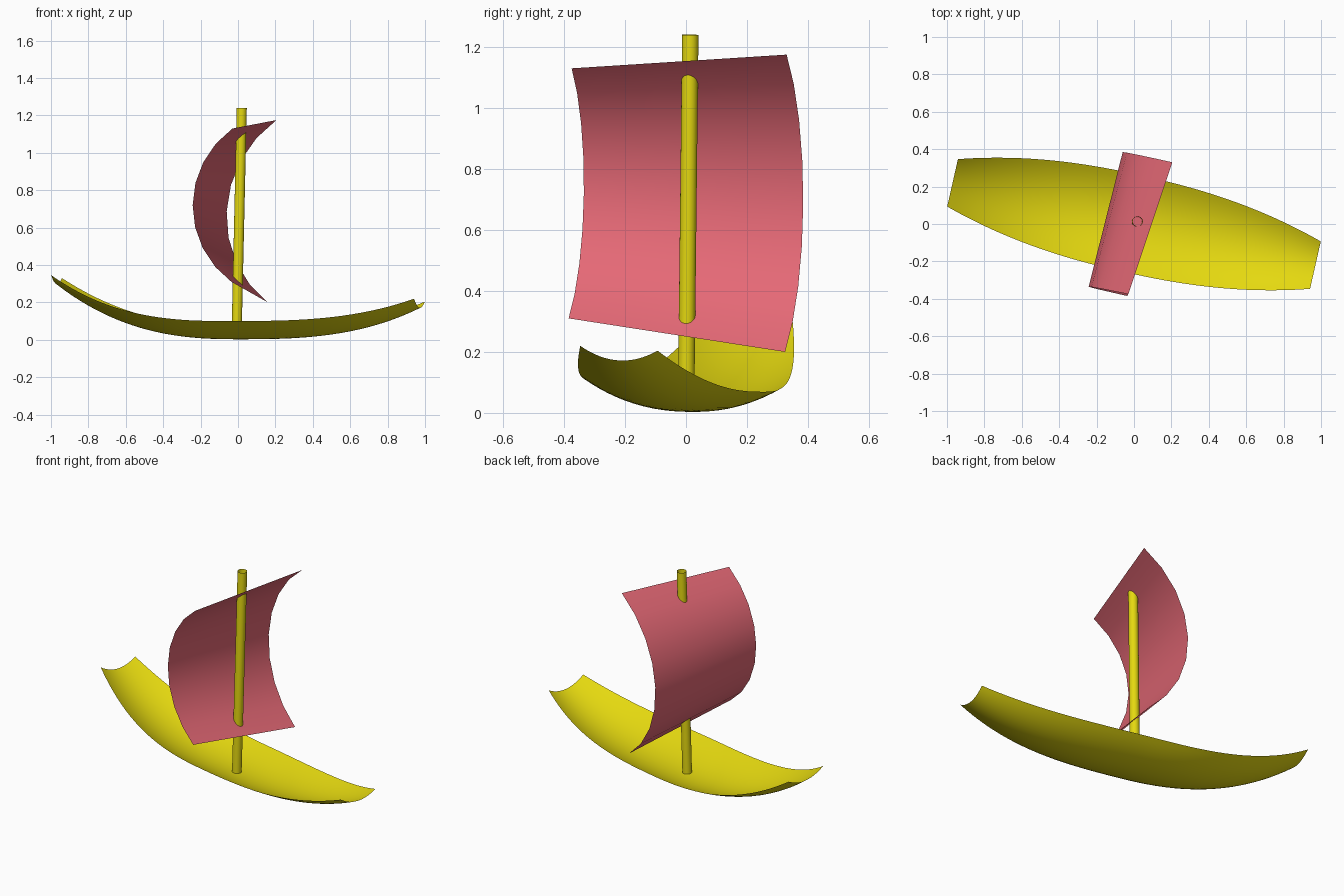
import bpy
import bmesh
from math import sin, cos, radians
from mathutils import Vector

cube = bpy.data.objects.get("Cube")
if cube:
    bpy.data.objects.remove(cube, do_unlink=True)


def make_material(name, color):
    mat = bpy.data.materials.new(name)
    mat.use_nodes = True
    mat.diffuse_color = color
    mat.node_tree.nodes["Principled BSDF"].inputs["Base Color"].default_value = color
    return mat


def make_sheet(name, point, nu, nv, mat):
    """Smooth open surface through point(u, v), with u and v from -1 to 1."""
    bm = bmesh.new()
    rows = [[bm.verts.new(point(2 * i / nu - 1, 2 * j / nv - 1))
             for j in range(nv + 1)] for i in range(nu + 1)]
    for a, b in zip(rows, rows[1:]):
        for j in range(nv):
            bm.faces.new((a[j], b[j], b[j + 1], a[j + 1])).smooth = True
    mesh = bpy.data.meshes.new(name)
    bm.to_mesh(mesh)
    bm.free()
    mesh.materials.append(mat)
    obj = bpy.data.objects.new(name, mesh)
    bpy.context.collection.objects.link(obj)
    return obj


yellow = make_material("yellow", (0.78, 0.69, 0.005, 1))
pink = make_material("rose pink", (0.78, 0.14, 0.18, 1))

# Hull: a thin curved shell, turned and slightly rolled
along = Vector((0.97, -0.22, 0))
across = Vector((0.22, 0.975, 0))


def hull_point(u, v):
    t = abs(u)
    half_width = 0.262 - 0.132 * t ** 2.3
    rim = 0.085 + (0.253 * t ** 2.6 if u < 0 else 0.127 * t ** 3)
    sag = 0.081 - 0.041 * t ** 2.3
    side = v * half_width
    height = rim - sag * (1 - v * v) - 0.06 * side
    return along * u + across * side + Vector((0, 0, height))


make_sheet("hull", hull_point, 48, 20, yellow)

# Sail: straight across, bowed along an arc from foot to head
ARC = radians(54)


def sail_edge(u, foot, head, bulge):
    middle = (foot + head) / 2
    bow = (cos(u * ARC) - cos(ARC)) / (1 - cos(ARC))
    return middle + (head - foot) / 2 * sin(u * ARC) / sin(ARC) + bulge * bow


def sail_point(u, v):
    near = sail_edge(u, Vector((-0.035, -0.385, 0.31)),
                     Vector((-0.03, -0.375, 1.13)), Vector((-0.21, 0.045, 0)))
    far = sail_edge(u, Vector((0.16, 0.325, 0.20)),
                    Vector((0.205, 0.33, 1.175)), Vector((-0.243, 0.057, 0)))
    return near.lerp(far, (v + 1) / 2)


make_sheet("sail", sail_point, 8, 4, pink)

# Mast: an open leaning tube standing on the hull floor
base, top = Vector((-0.008, 0, 0.006)), Vector((0.02, 0.014, 1.24))
bpy.ops.mesh.primitive_cylinder_add(vertices=24, radius=0.027, depth=(top - base).length,
                                    end_fill_type='NOTHING', location=(base + top) / 2)
mast = bpy.context.object
mast.name = "mast"
mast.rotation_euler = (top - base).to_track_quat('Z', 'Y').to_euler()
mast.data.materials.append(yellow)
bpy.ops.object.shade_smooth_by_angle()
